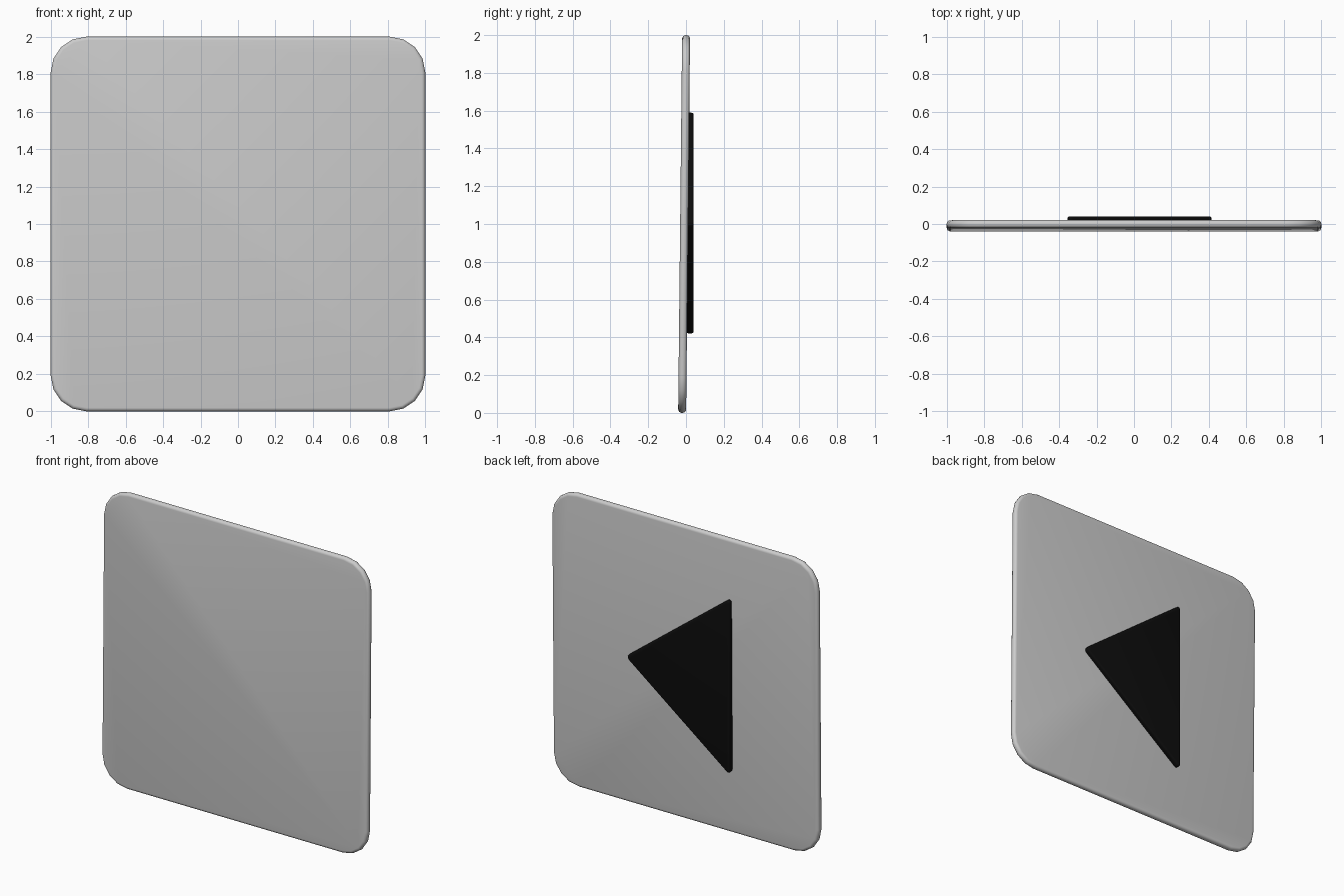
import bpy
import bmesh
import math

if "Cube" in bpy.data.objects:
    bpy.data.objects.remove(bpy.data.objects["Cube"], do_unlink=True)


def rounded_slab(name, outline, thickness, corner, corner_segments, rim, rim_segments):
    """Extrude an x/z outline along y, round its corners, then its rims."""
    bm = bmesh.new()
    face = bm.faces.new([bm.verts.new((x, -thickness / 2, z)) for x, z in outline])
    extruded = bmesh.ops.extrude_face_region(bm, geom=[face], use_keep_orig=True)
    moved = [v for v in extruded["geom"] if isinstance(v, bmesh.types.BMVert)]
    bmesh.ops.translate(bm, vec=(0, thickness, 0), verts=moved)
    bmesh.ops.recalc_face_normals(bm, faces=bm.faces)

    def along_y(edge):
        return abs(edge.verts[0].co.y - edge.verts[1].co.y) > thickness / 2

    def bevel(edges, offset, segments):
        bmesh.ops.bevel(bm, geom=edges, offset=offset, segments=segments,
                        profile=0.5, affect='EDGES', clamp_overlap=True)

    bevel([e for e in bm.edges if along_y(e)], corner, corner_segments)
    bevel([e for e in bm.edges if not along_y(e)], rim, rim_segments)
    bmesh.ops.recalc_face_normals(bm, faces=bm.faces)

    mesh = bpy.data.meshes.new(name)
    bm.to_mesh(mesh)
    bm.free()
    obj = bpy.data.objects.new(name, mesh)
    bpy.context.collection.objects.link(obj)
    bpy.ops.object.select_all(action='DESELECT')
    obj.select_set(True)
    bpy.context.view_layer.objects.active = obj
    bpy.ops.object.shade_smooth_by_angle(angle=math.radians(35))
    return obj


# Square panel with rounded corners, leaning back very slightly
panel = rounded_slab("panel", [(-1, -1), (1, -1), (1, 1), (-1, 1)],
                     thickness=0.042, corner=0.19, corner_segments=4,
                     rim=0.019, rim_segments=4)
panel.location = (0, -0.01, 1)
panel.rotation_euler.x = -0.0105

# Black triangle standing upright on the back of the panel
triangle = rounded_slab("back_triangle", [(-0.355, -0.6), (0.43, 0), (-0.355, 0.6)],
                        thickness=0.04, corner=0.035, corner_segments=4,
                        rim=0.012, rim_segments=3)
triangle.location = (0, 0.021, 1.005)

black = bpy.data.materials.new("black")
black.use_nodes = True
color = (0.004, 0.004, 0.004, 1)
black.diffuse_color = color
black.node_tree.nodes["Principled BSDF"].inputs["Base Color"].default_value = color
triangle.data.materials.append(black)
